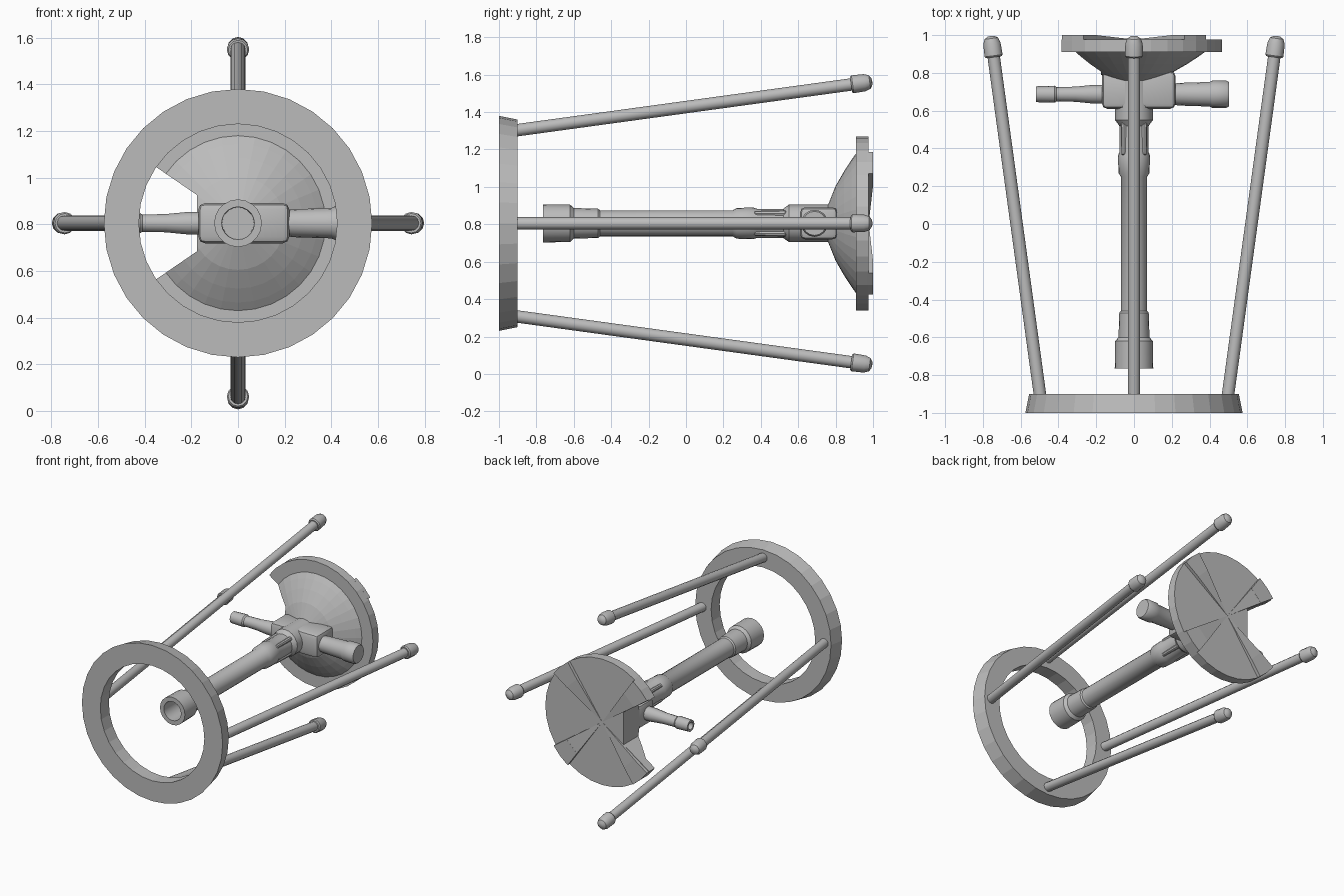
import bpy, bmesh, math
from mathutils import Vector, Matrix

cube = bpy.data.objects.get("Cube")
if cube:
    bpy.data.objects.remove(cube, do_unlink=True)

GREY = (0.5, 0.5, 0.5, 1)
grey = bpy.data.materials.new("plain grey")
grey.use_nodes = True
grey.diffuse_color = GREY
grey.node_tree.nodes["Principled BSDF"].inputs["Base Color"].default_value = GREY

MID = 0.805                      # height of the main axis
AXIS = Vector((0, 0, MID))
FORE, SIDE = Vector((0, 1, 0)), Vector((1, 0, 0))


def finish(name, bm, smooth=True):
    bmesh.ops.remove_doubles(bm, verts=bm.verts, dist=0.0005)
    bmesh.ops.recalc_face_normals(bm, faces=bm.faces)
    mesh = bpy.data.meshes.new(name)
    bm.to_mesh(mesh)
    bm.free()
    mesh.materials.append(grey)
    obj = bpy.data.objects.new(name, mesh)
    bpy.context.collection.objects.link(obj)
    bpy.ops.object.select_all(action='DESELECT')
    obj.select_set(True)
    bpy.context.view_layer.objects.active = obj
    if smooth:
        bpy.ops.object.shade_smooth_by_angle(angle=math.radians(32))
    return obj


def lathe(name, profile, origin=AXIS, axis=FORE, segs=20, closed=False, smooth=True):
    """Spin (radius, distance along axis) points around an axis."""
    bm = bmesh.new()
    turn = axis.to_track_quat('Z', 'Y')
    rings = []
    for r, t in profile:
        angles = [math.tau * i / segs for i in range(segs)]
        rings.append([bm.verts.new(origin + turn @ Vector((r * math.cos(a), r * math.sin(a), t)))
                      for a in angles])
    pairs = list(zip(rings, rings[1:]))
    if closed:
        pairs.append((rings[-1], rings[0]))
    for a, b in pairs:
        for i in range(segs):
            j = (i + 1) % segs
            bm.faces.new((a[i], a[j], b[j], b[i]))
    return finish(name, bm, smooth)


def prism(name, outline, y0, y1):
    """Extrude an x, z outline (relative to the main axis) along y."""
    bm = bmesh.new()
    low = [bm.verts.new((x, y0, MID + z)) for x, z in outline]
    face = bm.faces.new(low)
    new = bmesh.ops.extrude_face_region(bm, geom=[face])
    verts = [v for v in new["geom"] if isinstance(v, bmesh.types.BMVert)]
    bmesh.ops.translate(bm, verts=verts, vec=(0, y1 - y0, 0))
    return finish(name, bm, False)


# Large open ring at the front
lathe("front_ring", [(0.425, -1), (0.575, -1), (0.555, -0.9), (0.425, -0.9)],
      segs=32, closed=True, smooth=False)

# Four splayed legs with rounded feet
for n, name in enumerate(("left", "top", "right", "bottom")):
    a = n * math.pi / 2
    out = Vector((math.cos(a), 0, math.sin(a)))
    start = AXIS + out * 0.497 + FORE * -0.91
    end = AXIS + out * 0.757 + FORE * 0.99
    way = (end - start).normalized()
    length = (end - start).length
    lathe(name + "_leg", [(0, 0), (0.033, 0), (0.033, length - 0.08), (0, length - 0.08)],
          start, way, 12)
    foot = [(0, -0.108), (0.042, -0.108), (0.048, -0.1), (0.046, -0.035),
            (0.036, -0.008), (0.018, 0.004), (0, 0.006)]
    lathe(name + "_foot", foot, end, way, 12)

# Main tube with an open collar and a sleeve near the hub
lathe("main_tube", [(0, -0.45), (0.068, -0.45), (0.07, -0.765), (0.102, -0.765),
                    (0.1, -0.62), (0.082, -0.6), (0.078, -0.47), (0.07, -0.46),
                    (0.07, 0.25), (0.082, 0.27), (0.085, 0.36), (0.078, 0.38),
                    (0.078, 0.52), (0.1, 0.55), (0.1, 0.82), (0, 0.82)], segs=20)
for n in range(4):
    a = math.radians(45 + 90 * n)
    rib_at = AXIS + Vector((math.cos(a), 0, math.sin(a))) * 0.076
    lathe("sleeve_rib", [(0, 0.36), (0.013, 0.37), (0.016, 0.53), (0, 0.55)], rib_at, segs=8)

# Hub block with chamfered edges
bm = bmesh.new()
bmesh.ops.create_cube(bm, size=1, matrix=Matrix.Translation((0.025, 0.71, MID))
                      @ Matrix.Diagonal((0.39, 0.2, 0.172, 1)))
bmesh.ops.bevel(bm, geom=bm.edges[:], offset=0.028, segments=2, profile=0.5, affect='EDGES')
finish("hub", bm)

# Side arms
ARM = AXIS + FORE * 0.687
lathe("right_arm", [(0, 0.15), (0.05, 0.15), (0.049, 0.22), (0.04, 0.31), (0.038, 0.41),
                    (0.045, 0.42), (0.042, 0.52), (0.027, 0.52), (0.027, 0.45), (0, 0.45)],
      ARM, -SIDE, 14)
lathe("left_arm", [(0, 0.2), (0.055, 0.2), (0.06, 0.24), (0.065, 0.4), (0.072, 0.415),
                   (0.072, 0.49), (0.064, 0.503), (0, 0.503)], ARM, SIDE, 16)

# Domed rear plate with a wedge notch on its right
dome = lathe("dome_plate", [(0, 0.752), (0.1, 0.76), (0.2, 0.8), (0.28, 0.846), (0.34, 0.885),
                            (0.375, 0.91), (0.465, 0.91), (0.465, 0.977), (0, 0.977)],
             segs=32, smooth=False)
cutter = prism("notch_cutter", [(-0.175, -0.12), (-0.175, 0.12), (-0.7, 0.48), (-0.7, -0.48)],
               0.6, 1.2)
cutter.hide_render = True
notch = dome.modifiers.new("notch", 'BOOLEAN')
notch.operation = 'DIFFERENCE'
notch.object = cutter
bpy.context.view_layer.objects.active = dome
bpy.ops.object.modifier_apply(modifier=notch.name)
bpy.data.objects.remove(cutter, do_unlink=True)

# Raised tabs on the rear rim, each with a ramp rising from the centre
for n in range(4):
    mid = 45 + 90 * n

    def rim(r, off):
        a = math.radians(mid + off)
        return r * math.cos(a), r * math.sin(a)

    prism("rear_tab", [rim(0.335, -10), rim(0.465, -10), rim(0.465, 0),
                       rim(0.465, 10), rim(0.335, 10)], 0.97, 1.0)
    bm = bmesh.new()
    tip = bm.verts.new((0, 0.977, MID))
    (x0, z0), (x1, z1) = rim(0.335, -10), rim(0.335, 10)
    low = [bm.verts.new((x, 0.972, MID + z)) for x, z in ((x0, z0), (x1, z1))]
    top = [bm.verts.new((x, 0.999, MID + z)) for x, z in ((x0, z0), (x1, z1))]
    for f in ((tip, *low), (tip, *top), (tip, low[0], top[0]), (tip, low[1], top[1]),
              (low[0], low[1], top[1], top[0])):
        bm.faces.new(f)
    finish("tab_ramp", bm, False)
